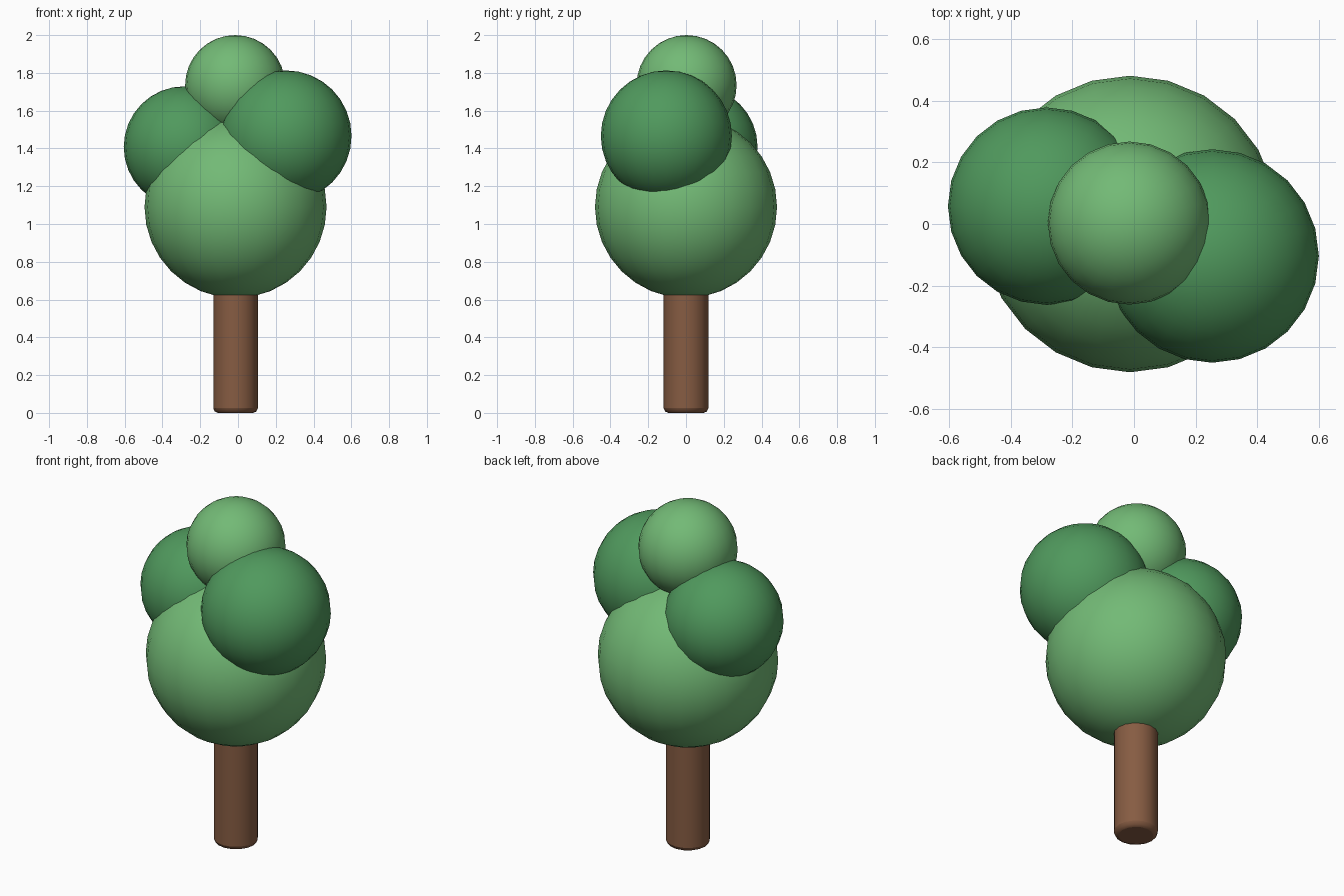
import bpy
import math

if "Cube" in bpy.data.objects:
    bpy.data.objects.remove(bpy.data.objects["Cube"])


def make_material(name, rgb):
    mat = bpy.data.materials.new(name)
    mat.diffuse_color = (*rgb, 1.0)
    mat.use_nodes = True
    mat.node_tree.nodes["Principled BSDF"].inputs["Base Color"].default_value = mat.diffuse_color
    return mat


light_green = make_material("light_leaf", (0.17, 0.49, 0.18))
dark_green = make_material("dark_leaf", (0.08, 0.32, 0.11))
brown = make_material("bark", (0.24, 0.107, 0.055))


def foliage(name, centre, radius, mat):
    bpy.ops.mesh.primitive_uv_sphere_add(
        segments=24, ring_count=16, radius=radius, location=centre)
    obj = bpy.context.object
    obj.name = name
    obj.data.materials.append(mat)
    bpy.ops.object.shade_smooth()


# Trunk: cylinder with softened rims, its top buried in the foliage
TRUNK_HEIGHT = 0.9
bpy.ops.mesh.primitive_cylinder_add(
    vertices=16, radius=0.118, depth=TRUNK_HEIGHT,
    location=(-0.013, 0, TRUNK_HEIGHT / 2))
trunk = bpy.context.object
trunk.name = "trunk"
trunk.data.materials.append(brown)
bevel = trunk.modifiers.new("soft_rims", 'BEVEL')
bevel.width = 0.025
bevel.segments = 2
bevel.limit_method = 'ANGLE'
bevel.angle_limit = math.radians(40)
bpy.ops.object.shade_smooth_by_angle(angle=math.radians(50))

# Foliage clumps
foliage("main_foliage", (-0.013, 0, 1.09), 0.482, light_green)
foliage("left_foliage", (-0.284, 0.058, 1.408), 0.321, dark_green)
foliage("right_foliage", (0.254, -0.104, 1.466), 0.347, dark_green)
foliage("top_foliage", (-0.015, 0.003, 1.735), 0.265, light_green)
